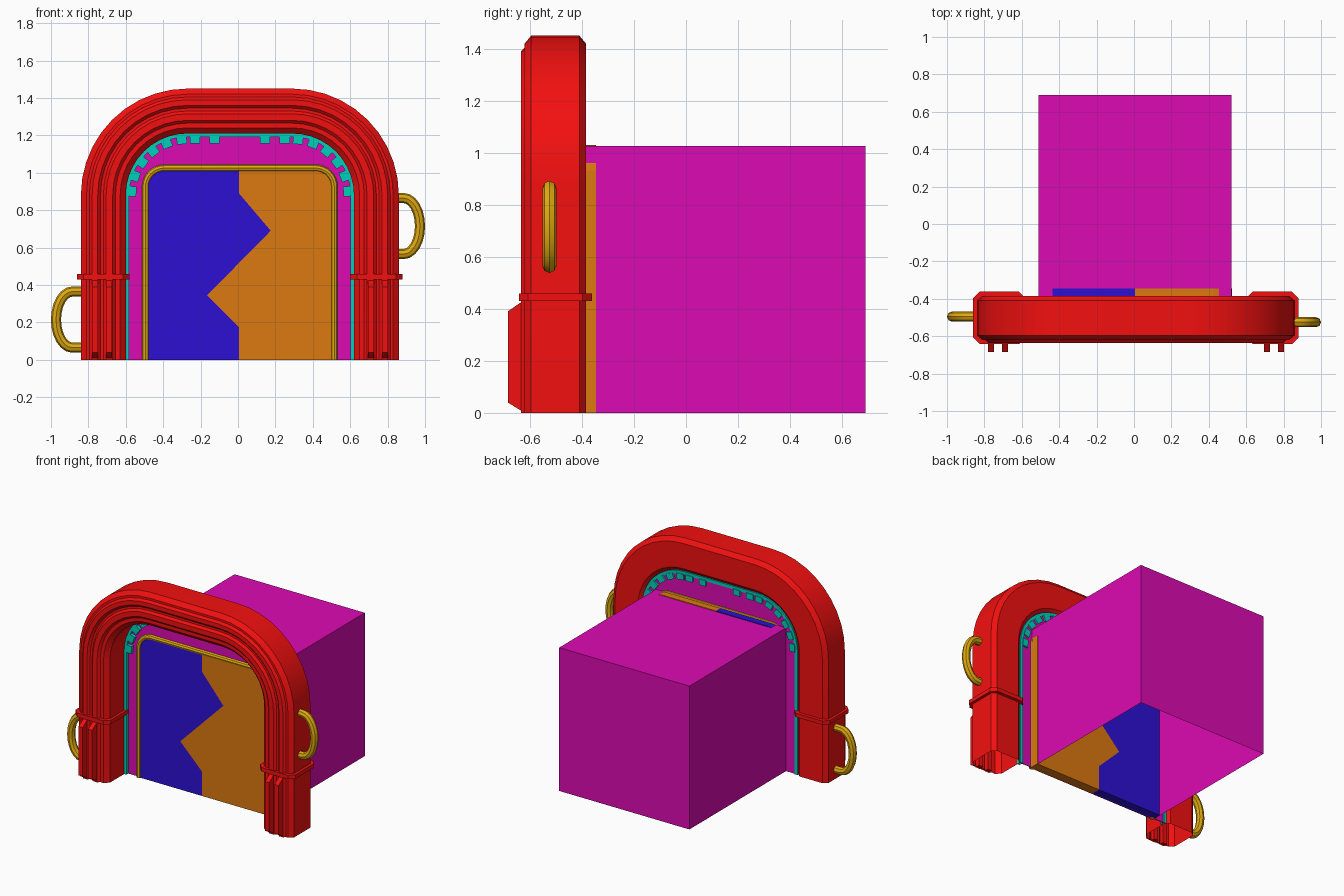
import bpy, bmesh
from math import sin, cos, pi, radians
from mathutils import Vector

if "Cube" in bpy.data.objects:
    bpy.data.objects.remove(bpy.data.objects["Cube"])

CX = 0.01          # centre line of the arch
HALF, ZC = 0.28, 0.88   # corner centres of the arch


def material(name, col):
    m = bpy.data.materials.new(name)
    m.diffuse_color = (*col, 1)
    m.use_nodes = True
    m.node_tree.nodes["Principled BSDF"].inputs["Base Color"].default_value = m.diffuse_color
    return m


RED = material("red", (0.9, 0.005, 0.005))
PINK = material("magenta", (0.72, 0.003, 0.45))
TEAL = material("teal", (0.0, 0.62, 0.5))
GOLD = material("gold", (0.75, 0.40, 0.005))
BLUE = material("blue", (0.025, 0.005, 0.65))
ORANGE = material("orange", (0.72, 0.19, 0.005))


def finish(name, bm, mat, smooth=False):
    bmesh.ops.recalc_face_normals(bm, faces=bm.faces)
    me = bpy.data.meshes.new(name)
    bm.to_mesh(me)
    bm.free()
    ob = bpy.data.objects.new(name, me)
    bpy.context.collection.objects.link(ob)
    me.materials.append(mat)
    if smooth:
        smooth_edges(ob)
    return ob


def smooth_edges(ob):
    bpy.ops.object.select_all(action='DESELECT')
    ob.select_set(True)
    bpy.context.view_layer.objects.active = ob
    bpy.ops.object.shade_smooth_by_angle(angle=radians(25))


def prism(name, pts, vec, mat):
    """Extrude a planar outline of 3D points along vec."""
    bm = bmesh.new()
    f = bm.faces.new([bm.verts.new(p) for p in pts])
    r = bmesh.ops.extrude_face_region(bm, geom=[f])
    vs = [v for v in r['geom'] if isinstance(v, bmesh.types.BMVert)]
    bmesh.ops.translate(bm, verts=vs, vec=vec)
    return finish(name, bm, mat)


def arch_path(half, zc, n=10):
    """Base points and outward normals (x, z) from left foot to right foot."""
    path = [((-half, 0), (-1, 0))]
    for i in range(n + 1):
        a = pi - i * pi / 2 / n
        path.append(((-half, zc), (cos(a), sin(a))))
    return path + [((-b[0], b[1]), (-d[0], d[1])) for b, d in reversed(path)]


def sweep(name, profile, mat):
    """Sweep an (r, y) profile along the arch; feet stay open."""
    bm = bmesh.new()
    rings = [[bm.verts.new((CX + b[0] + d[0] * r, y, b[1] + d[1] * r)) for r, y in profile]
             for b, d in arch_path(HALF, ZC)]
    k = len(profile)
    for a, c in zip(rings, rings[1:]):
        for i in range(k):
            j = (i + 1) % k
            bm.faces.new((a[i], a[j], c[j], c[i]))
    return finish(name, bm, mat, True)


def outline(half, zc, r, n=10):
    return [(CX + b[0] + d[0] * r, b[1] + d[1] * r) for b, d in arch_path(half, zc, n)]


def tube(name, pts, rad, mat):
    cu = bpy.data.curves.new(name, 'CURVE')
    cu.dimensions = '3D'
    cu.bevel_depth = rad
    cu.bevel_resolution = 2
    cu.use_fill_caps = True
    s = cu.splines.new('POLY')
    s.points.add(len(pts) - 1)
    for p, q in zip(s.points, pts):
        p.co = (*q, 1)
    ob = bpy.data.objects.new(name, cu)
    bpy.context.collection.objects.link(ob)
    cu.materials.append(mat)
    bpy.ops.object.select_all(action='DESELECT')
    ob.select_set(True)
    bpy.context.view_layer.objects.active = ob
    bpy.ops.object.convert(target='MESH')
    smooth_edges(bpy.context.view_layer.objects.active)


# Red arch with chamfered edges and two raised front ribs
sweep("arch", [(.54, -.385), (.57, -.41), (.57, -.595), (.54, -.62),
               (.525, -.62), (.51, -.635), (.48, -.635), (.465, -.62),
               (.45, -.62), (.435, -.635), (.40, -.635), (.385, -.62),
               (.36, -.62), (.33, -.59), (.33, -.41), (.36, -.385)], RED)

# Teal lining strip and teeth
sweep("lining", [(.335, -.43), (.335, -.395), (.312, -.395), (.312, -.43)], TEAL)


def tooth(x, z, ang):
    u = Vector((cos(ang), 0, sin(ang)))
    t = Vector((-sin(ang), 0, cos(ang)))
    c = Vector((x, -.43, z))
    pts = [c + u * a * .021 + t * b * .027 for a, b in ((-1, -1), (1, -1), (1, 1), (-1, 1))]
    prism("lining_tooth", pts, (0, .04, 0), TEAL)


for s in (-1, 1):
    for deg in (4, 20, 36, 52, 68, 84):
        a = radians(deg)
        tooth(CX + s * (HALF + .295 * cos(a)), ZC + .295 * sin(a), a if s > 0 else pi - a)
    for x in (.24, .135):
        tooth(CX + s * x, ZC + .297, pi / 2)

# Magenta surround panel behind the arch opening
prism("surround_panel", [(x, -.408, z) for x, z in outline(HALF, ZC, .335)], (0, .006, 0), PINK)

# Magenta room box, open at the front and underneath
bm = bmesh.new()
bmesh.ops.create_cube(bm, size=1)
for v in bm.verts:
    v.co = (CX - .005 + v.co.x * 1.03, .143 + v.co.y * 1.094, .5125 + v.co.z * 1.025)
bm.faces.ensure_lookup_table()
gone = [f for f in bm.faces if f.normal.z < -.5 or f.normal.y < -.5]
bmesh.ops.delete(bm, geom=gone, context='FACES')
finish("room_box", bm, PINK)

# Door halves meeting on a zigzag seam
door = outline(.415, .93, .1, 6)
n = len(door) // 2
seam = [(.005, .175), (-.165, .345), (.175, .69), (.005, .89)]
left = door[:n] + [(.005, 1.03)] + seam[::-1] + [(.005, 0)]
right = [(.005, 0)] + seam + [(.005, 1.03)] + door[n:]
for name, pts, mat in (("left_door", left, BLUE), ("right_door", right, ORANGE)):
    prism(name, [(x, -.416, z) for x, z in pts], (0, .071, 0), mat)

# Gold door frame pipe
tube("door_frame", [(x, -.41, z) for x, z in outline(.405, .925, .1, 8)], .018, GOLD)


# Gold side handles
def handle(name, s, y, zc):
    pts = [(s * .84, y, zc - .15)]
    for i in range(13):
        a = -pi / 2 + pi * i / 12
        pts.append((s * (.885 + .088 * cos(a)), y, zc + .15 * sin(a)))
    tube(name, pts + [(s * .84, y, zc + .15)], .027, GOLD)


handle("right_handle", 1, -.525, .715)
handle("left_handle", -1, -.495, .215)

# Leg collars and front fins
for s in (-1, 1):
    x0, x1, y0, y1, c = .59, .87, -.642, -.362, .035
    ring = [(x0 + c, y0), (x1 - c, y0), (x1, y0 + c), (x1, y1 - c),
            (x1 - c, y1), (x0 + c, y1), (x0, y1 - c), (x0, y0 + c)]
    prism("leg_collar", [(CX + s * x, y, .43) for x, y in ring], (0, 0, .028), RED)
    side = [(-.60, 0), (-.62, 0), (-.685, .04), (-.685, .39), (-.62, .435), (-.60, .435)]
    for x in (.70, .775):
        prism("leg_fin", [(CX + s * x - .016, y, z) for y, z in side], (.032, 0, 0), RED)
